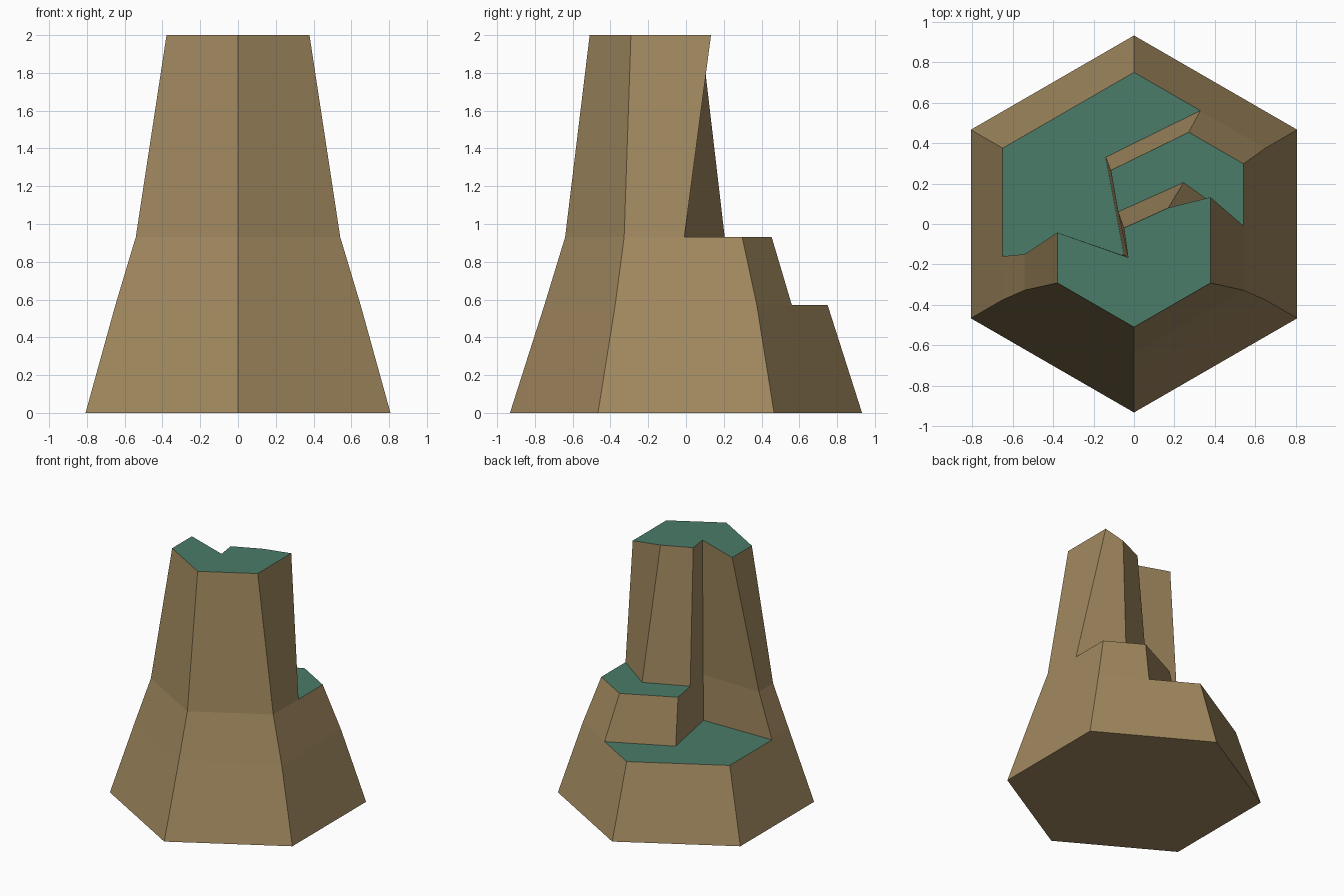
import bpy, bmesh, math
from mathutils import Vector

if "Cube" in bpy.data.objects:
    bpy.data.objects.remove(bpy.data.objects["Cube"])


def material(name, rgb):
    m = bpy.data.materials.new(name)
    m.diffuse_color = (*rgb, 1)
    m.use_nodes = True
    m.node_tree.nodes["Principled BSDF"].inputs["Base Color"].default_value = m.diffuse_color
    return m


def hexagon(r, cy, z):
    # corner 0 points to the front (-y), then counter-clockwise
    return [Vector((r * math.sin(k * math.pi / 3), cy - r * math.cos(k * math.pi / 3), z))
            for k in range(6)]


def pts(z, *xy):
    return [Vector((x, y, z)) for x, y in xy]


def walls(low, high):
    n = len(low)
    return [[low[i], low[(i + 1) % n], high[(i + 1) % n], high[i]] for i in range(n)]


# Hexagonal sections of the tapering rock
base = hexagon(0.932, 0, 0)
low = hexagon(0.75, 0, 0.57)
mid = hexagon(0.625, -0.015, 0.93)
top = hexagon(0.437, -0.073, 2.0)

# Step outlines: front corners from the section, the rest cut back
low_cut = [low[2].lerp(low[3], 0.495)] + pts(0.57, (-0.14, 0.33), (-0.05, -0.15)) \
    + [low[5].lerp(low[4], 0.287)]
mid_cut = [mid[2].lerp(mid[3], 0.5)] + pts(0.93, (-0.115, 0.265), (-0.04, -0.16)) \
    + [mid[5].lerp(mid[4], 0.285)]
tall_cut = [mid[1].lerp(mid[2], 0.51)] + pts(0.93, (0.245, 0.205), (-0.079, 0.06))
top_cut = [top[1].lerp(top[2], 0.97)] + pts(2.0, (0.17, 0.08), (-0.05, -0.02), (-0.03, -0.165)) \
    + [top[5].lerp(top[4], 0.57)]

low_ring = low[:3] + low_cut + [low[5]]
mid_ring = mid[:3] + mid_cut + [mid[5]]
tall_ring = mid[:2] + tall_cut + mid_cut[2:] + [mid[5]]
top_ring = top[:2] + top_cut + [top[5]]

# Rock sides and underside
rock = [base[::-1]] + walls(base, low) + walls(low_ring, mid_ring) + walls(tall_ring, top_ring)
# Grassy ledges and summit
grass = [
    [low_cut[0], low[3], low[4], low_cut[3], low_cut[2], low_cut[1]],
    [tall_cut[0], mid[2], mid_cut[0], mid_cut[1], tall_cut[2], tall_cut[1]],
    top_ring,
]

bm = bmesh.new()
verts = {}


def vert(p):
    key = tuple(round(c, 4) for c in p)
    if key not in verts:
        verts[key] = bm.verts.new(p)
    return verts[key]


everything = [p for poly in rock + grass for p in poly]
for slot, polys in enumerate((rock, grass)):
    for poly in polys:
        loop = []
        for a, b in zip(poly, poly[1:] + poly[:1]):
            loop.append(vert(a))
            # add corners of neighbouring steps that lie on this edge
            d = b - a
            on_edge = []
            for p in everything:
                t = (p - a).dot(d) / d.length_squared
                if 0.01 < t < 0.99 and (a + d * t - p).length < 0.004:
                    on_edge.append((t, vert(p)))
            for t, v in sorted(on_edge, key=lambda e: e[0]):
                if v not in loop:
                    loop.append(v)
        bm.faces.new(loop).material_index = slot
bmesh.ops.recalc_face_normals(bm, faces=bm.faces)

mesh = bpy.data.meshes.new("stepped_rock")
bm.to_mesh(mesh)
bm.free()
mesh.materials.append(material("rock_brown", (0.36, 0.25, 0.115)))
mesh.materials.append(material("grass_green", (0.07, 0.20, 0.14)))
bpy.context.collection.objects.link(bpy.data.objects.new("stepped_rock", mesh))
